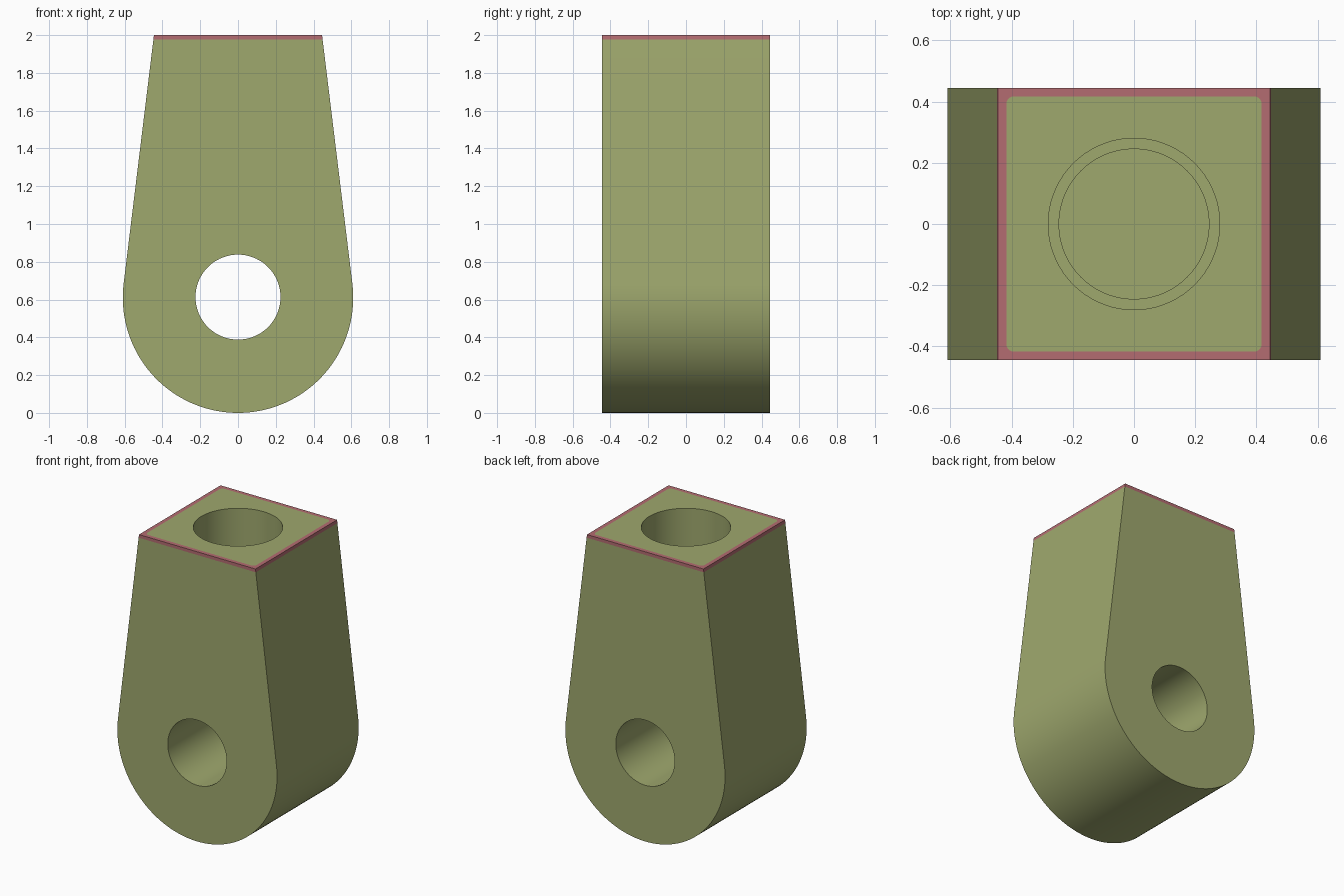
import bpy, bmesh, math
from mathutils import Matrix

if "Cube" in bpy.data.objects:
    bpy.data.objects.remove(bpy.data.objects["Cube"])

R, H, W = 0.61, 2.0, 0.445      # round end radius, height, half width of the top
RIM, STRIPE = 0.028, 0.022      # painted edge width on the top and on the sides


def material(name, rgb):
    m = bpy.data.materials.new(name)
    m.diffuse_color = (*rgb, 1)
    m.use_nodes = True
    m.node_tree.nodes["Principled BSDF"].inputs["Base Color"].default_value = m.diffuse_color
    return m


olive = material("olive green", (0.345, 0.392, 0.155))
pink = material("dusty pink", (0.455, 0.150, 0.165))


def make_object(name, bm):
    bmesh.ops.recalc_face_normals(bm, faces=bm.faces)
    mesh = bpy.data.meshes.new(name)
    bm.to_mesh(mesh)
    bm.free()
    mesh.materials.append(olive)
    mesh.materials.append(pink)
    ob = bpy.data.objects.new(name, mesh)
    bpy.context.collection.objects.link(ob)
    return ob


def loop_edges(bm, verts):
    return [bm.edges.new((verts[i - 1], verts[i])) for i in range(len(verts))]


# Body: round lower end with tangent sides tapering to the top
bm = bmesh.new()
a1 = math.atan2(H - R, W) - math.acos(R / math.hypot(W, H - R))
a0 = -math.pi - a1
N = 72
profile = [(R * math.cos(a), R + R * math.sin(a))
           for a in (a0 + (a1 - a0) * i / N for i in range(N + 1))]
profile += [(W, H), (-W, H)]
front = bm.faces.new([bm.verts.new((x, -W, z)) for x, z in profile])
ext = bmesh.ops.extrude_face_region(bm, geom=[front], use_keep_orig=True)
bmesh.ops.translate(bm, vec=(0, 2 * W, 0),
                    verts=[v for v in ext["geom"] if isinstance(v, bmesh.types.BMVert)])

# Painted edge: side stripe plus a rim around a rounded square on top
bmesh.ops.bisect_plane(bm, geom=bm.verts[:] + bm.edges[:] + bm.faces[:],
                       plane_co=(0, 0, H - STRIPE), plane_no=(0, 0, 1))
top = next(f for f in bm.faces if all(v.co.z > H - 1e-4 for v in f.verts))
outer = list(top.edges)
bmesh.ops.delete(bm, geom=[top], context='FACES_ONLY')
c, r = W - RIM - 0.025, 0.025
square = []
for k, (sx, sy) in enumerate([(1, 1), (-1, 1), (-1, -1), (1, -1)]):
    for i in range(7):
        a = math.pi / 2 * (k + i / 6)
        square.append(bm.verts.new((sx * c + r * math.cos(a), sy * c + r * math.sin(a), H)))
inner = loop_edges(bm, square)
bmesh.ops.triangle_fill(bm, edges=outer + inner, use_beauty=True, normal=(0, 0, 1))
panel = next((f for f in bm.faces if set(f.verts) == set(square)), None) or bm.faces.new(square)
for f in bm.faces:
    f.material_index = int(f is not panel and f.calc_center_median().z > H - STRIPE)
panel.material_index = 0
body = make_object("lug_body", bm)


def cut(name, radius, depth, matrix):
    bm = bmesh.new()
    bmesh.ops.create_cone(bm, cap_ends=True, segments=72, radius1=radius,
                          radius2=radius, depth=depth, matrix=matrix)
    cutter = make_object(name, bm)
    cutter.hide_render = True
    mod = body.modifiers.new(name, 'BOOLEAN')
    mod.operation, mod.solver, mod.object = 'DIFFERENCE', 'EXACT', cutter
    bpy.context.view_layer.objects.active = body
    bpy.ops.object.modifier_apply(modifier=name)
    bpy.data.objects.remove(cutter)


def top_bore(name, radius, floor):
    cut(name, radius, H + 0.2 - floor, Matrix.Translation((0, 0, (H + 0.2 + floor) / 2)))


# Cross pin hole and stepped blind bore in the top
cut("pin_hole", 0.225, 2, Matrix.Translation((0, 0, 0.613)) @ Matrix.Rotation(math.pi / 2, 4, 'X'))
top_bore("wide_bore", 0.28, 1.2)
top_bore("narrow_bore", 0.245, 1.05)

body.select_set(True)
bpy.context.view_layer.objects.active = body
bpy.ops.object.shade_smooth_by_angle(angle=math.radians(30))
